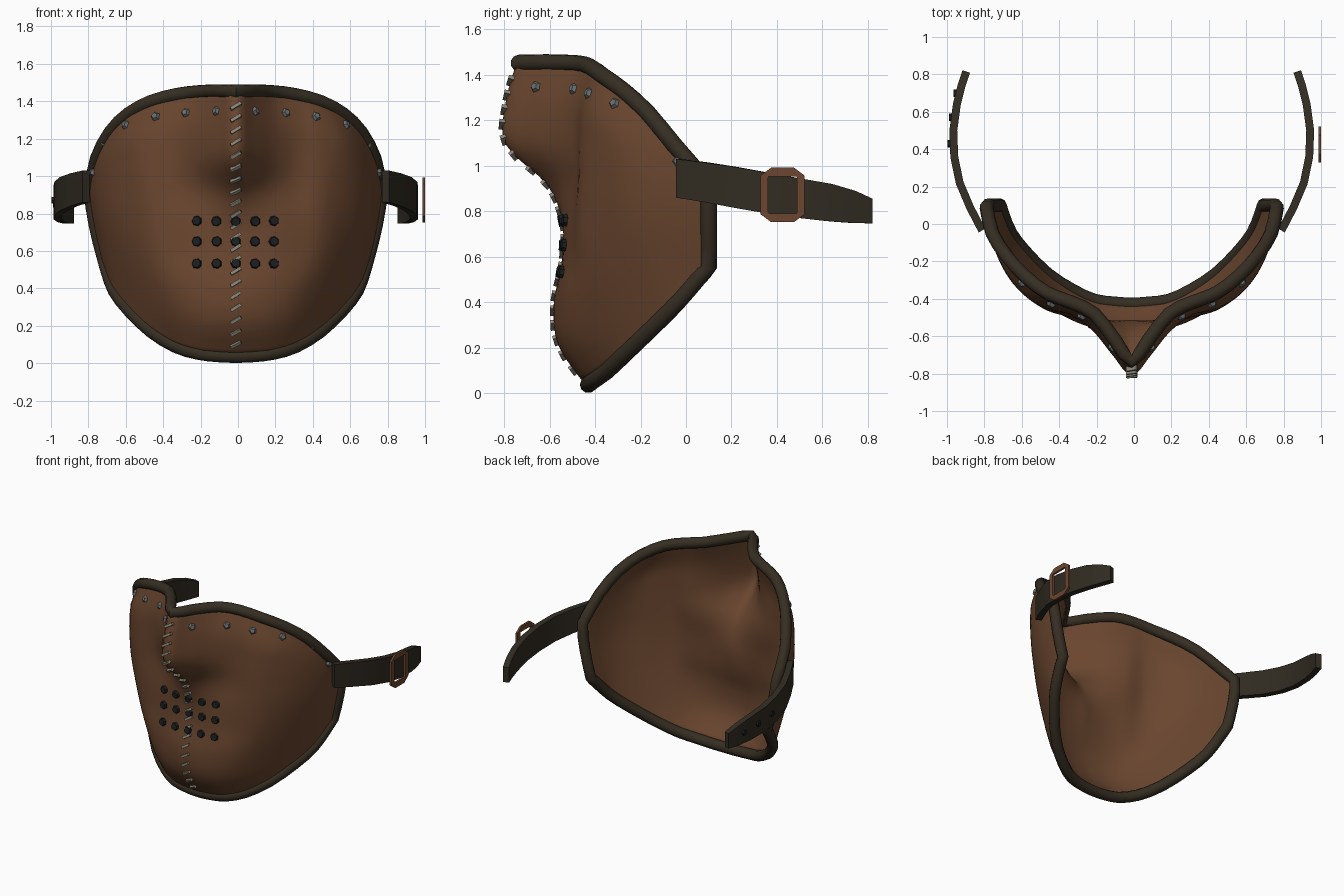
import bpy, bmesh, math
from mathutils import Vector, Matrix
from mathutils.bvhtree import BVHTree

if "Cube" in bpy.data.objects:
    bpy.data.objects.remove(bpy.data.objects["Cube"])


def mat(name, col):
    m = bpy.data.materials.new(name)
    m.diffuse_color = (*col, 1)
    m.use_nodes = True
    m.node_tree.nodes["Principled BSDF"].inputs["Base Color"].default_value = m.diffuse_color
    return m


LEATHER = mat("brown_leather", (0.143, 0.061, 0.028))
TRIM = mat("dark_trim", (0.036, 0.027, 0.016))
STRAP_MAT = mat("dark_strap", (0.031, 0.025, 0.016))
BLACK = mat("vent_black", (0.012, 0.013, 0.014))
STEEL = mat("stud_grey", (0.14, 0.16, 0.16))
THREAD = mat("stitch_thread", (0.26, 0.24, 0.19))
COPPER = mat("buckle_copper", (0.15, 0.06, 0.028))
SHIFT = Vector((-0.012, 0, 0))


def make(name, verts, faces, material, smooth=None):
    me = bpy.data.meshes.new(name)
    me.from_pydata([tuple(v) for v in verts], [], faces)
    bm = bmesh.new()
    bm.from_mesh(me)
    bmesh.ops.recalc_face_normals(bm, faces=bm.faces)
    bm.to_mesh(me)
    bm.free()
    me.materials.append(material)
    ob = bpy.data.objects.new(name, me)
    ob.location = SHIFT
    bpy.context.collection.objects.link(ob)
    if smooth:
        bpy.ops.object.select_all(action='DESELECT')
        ob.select_set(True)
        bpy.context.view_layer.objects.active = ob
        bpy.ops.object.shade_smooth_by_angle(angle=math.radians(smooth))
    return ob


def catmull(pts, n):
    """Smooth curve through a list of vectors, n steps per span."""
    ext = [2 * pts[0] - pts[1]] + pts + [2 * pts[-1] - pts[-2]]
    out = []
    for i in range(1, len(ext) - 2):
        a, b, c, d = ext[i - 1:i + 3]
        for k in range(n):
            t = k / n
            out.append(0.5 * (2 * b + (c - a) * t + (2 * a - 5 * b + 4 * c - d) * t * t
                              + (3 * b - a - 3 * c + d) * t ** 3))
    return out + [pts[-1]]


# Mask shell: columns (top x, bottom x, top z, bottom z, depths from top to bottom)
COLS = [
    (0.00, 0.00, 1.452, .037, (-.735, -.782, -.782, -.60, -.53, -.535, -.57, -.55, -.43)),
    (0.09, 0.09, 1.455, .040, (-.62, -.68, -.69, -.565, -.53, -.535, -.565, -.545, -.425)),
    (0.20, 0.20, 1.450, .053, (-.48, -.55, -.56, -.51, -.515, -.525, -.545, -.52, -.41)),
    (0.32, 0.32, 1.435, .090, (-.42, -.47, -.475, -.47, -.485, -.49, -.50, -.46, -.355)),
    (0.45, 0.45, 1.400, .170, (-.37, -.43, -.445, -.45, -.45, -.44, -.41, -.35, -.27)),
    (0.57, 0.57, 1.335, .285, (-.28, -.36, -.37, -.365, -.355, -.33, -.285, -.22, -.15)),
    (0.67, 0.65, 1.235, .390, (-.17, -.23, -.25, -.25, -.24, -.21, -.16, -.105, -.045)),
    (0.745, 0.69, 1.09, .500, (-.05, -.07, -.085, -.09, -.085, -.065, -.035, .00, .05)),
    (0.777, 0.705, 0.93, .555, (.09, .095, .10, .10, .10, .10, .10, .10, .10)),
]
cols = []
for s, group in ((-1, COLS[:0:-1]), (1, COLS)):
    for xt, xb, zt, zb, ys in group:
        # slanted columns lean in only towards the bottom
        cols.append(catmull([Vector((s * (xt + (xb - xt) * (i / 8) ** 1.5), y, zt + (zb - zt) * i / 8))
                             for i, y in enumerate(ys)], 4))
rows = [catmull([c[j] for c in cols], 4) for j in range(len(cols[0]))]
R, C = len(rows), len(rows[0])
verts = [p for r in rows for p in r]
faces = [(j * C + i, j * C + i + 1, (j + 1) * C + i + 1, (j + 1) * C + i)
         for j in range(R - 1) for i in range(C - 1)]
tree = BVHTree.FromPolygons(verts, faces)
shell = make("mask_shell", verts, faces, LEATHER, 60)
sol = shell.modifiers.new("thickness", 'SOLIDIFY')
sol.thickness, sol.offset = 0.024, 0

# Padded rim following the shell border
path = (rows[0][::2] + [r[-1] for r in rows[8:-1:8]]
        + rows[-1][::-2] + [r[0] for r in rows[-9:0:-8]])


def tube(name, pts, radius, sides, material):
    n, vs, fs = len(pts), [], []
    mid = Vector((0, -0.2, 0.75))
    for i, p in enumerate(pts):
        t = (pts[(i + 1) % n] - pts[i - 1]).normalized()
        a = (p - mid)
        a = (a - t * a.dot(t)).normalized()
        b = t.cross(a)
        for k in range(sides):
            w = 2 * math.pi * k / sides
            vs.append(p + (a * math.cos(w) + b * math.sin(w)) * radius)
    for i in range(n):
        for k in range(sides):
            i2, k2 = (i + 1) % n, (k + 1) % sides
            fs.append((i * sides + k, i * sides + k2, i2 * sides + k2, i2 * sides + k))
    return make(name, vs, fs, material, 50)


tube("rim_binding", path, 0.037, 10, TRIM)


# Small fittings placed on the front surface
def surface(x, z):
    hit, nrm, _, _ = tree.ray_cast(Vector((x + 0.0005, -2, z)), Vector((0, 1, 0)))
    if hit is None:
        hit, nrm, _, _ = tree.find_nearest(Vector((x, -0.1, z)))
    if nrm.y > 0:
        nrm = -nrm
    return hit, nrm


def frustum(name, x, z, r0, r1, height, sides, material):
    p, n = surface(x, z)
    q = n.to_track_quat('Z', 'Y').to_matrix()
    vs = []
    for r, h in ((r0, -0.01), (r0, height * 0.5), (r1, height)):
        for k in range(sides):
            w = 2 * math.pi * (k + 0.5) / sides
            vs.append(p + q @ Vector((r * math.cos(w), r * math.sin(w), h)))
    fs = [tuple(range(sides)), tuple(range(2 * sides, 3 * sides))]
    for j in (0, sides):
        fs += [(j + k, j + (k + 1) % sides, j + sides + (k + 1) % sides, j + sides + k)
               for k in range(sides)]
    make(name, vs, fs, material)


for z in (0.76, 0.65, 0.53):
    for x in (-0.205, -0.102, 0, 0.102, 0.2):
        frustum("breathing_vent", x, z, 0.028, 0.023, 0.03, 7, BLACK)
for x, z in ((.095, 1.345), (.262, 1.335), (.425, 1.315), (.58, 1.27), (.70, 1.175), (.752, 1.02)):
    for s in (-1, 1):
        frustum("rivet", s * x, z, 0.026, 0.016, 0.028, 5, STEEL)


def box(name, centre, rot, size, material):
    vs = [centre + rot @ Vector((a * size[0] / 2, b * size[1] / 2, c * size[2] / 2))
          for a in (-1, 1) for b in (-1, 1) for c in (-1, 1)]
    fs = [(0, 1, 3, 2), (4, 5, 7, 6), (0, 1, 5, 4), (2, 3, 7, 6), (0, 2, 6, 4), (1, 3, 7, 5)]
    make(name, vs, fs, material)


# Slanted stitches down the centre seam
for i in range(21):
    z = 0.11 + i * 1.26 / 20
    p, _ = surface(0, z)
    up, _ = surface(0, z + 0.02)
    tilt = Matrix.Rotation(math.atan2(-(up.y - p.y), up.z - p.z), 3, 'X')
    rot = tilt @ Matrix.Rotation(math.radians(-32), 3, 'Y')
    box("seam_stitch", p + tilt @ Vector((0, -0.012, 0)), rot, (0.062, 0.03, 0.017), THREAD)

# Side straps: x, y, top z, bottom z
STRAP = [(.80, -.035, 1.03, .86), (.865, .09, 1.015, .84), (.92, .22, .995, .815),
         (.949, .36, .97, .79), (.954, .50, .945, .77), (.935, .64, .92, .755),
         (.91, .74, .89, .748), (.885, .815, .855, .747)]
for s, side in ((1, "right"), (-1, "left")):
    vs, fs = [], []
    for i, (x, y, zt, zb) in enumerate(STRAP):
        a, b = STRAP[max(i - 1, 0)], STRAP[min(i + 1, len(STRAP) - 1)]
        n = Vector((b[1] - a[1], a[0] - b[0], 0)).normalized() * 0.021
        for d, z in ((1, zt), (1, zb), (-1, zb), (-1, zt)):
            vs.append((s * (x + d * n.x), y + d * n.y, z))
    for i in range(len(STRAP) - 1):
        fs += [(4 * i + k, 4 * i + (k + 1) % 4, 4 * i + 4 + (k + 1) % 4, 4 * i + 4 + k) for k in range(4)]
    e = 4 * len(STRAP)
    fs += [(0, 1, 2, 3), (e - 4, e - 3, e - 2, e - 1)]
    make("strap_" + side, vs, fs, STRAP_MAT, 40)

# Adjustment eyelets on the left strap
for y, x, z in ((.43, -.974, .87), (.57, -.966, .85), (.70, -.941, .83)):
    vs = [(x + dx, y + 0.02 * math.cos(k * math.pi / 3), z + 0.02 * math.sin(k * math.pi / 3))
          for dx in (-0.012, 0.012) for k in range(6)]
    fs = [tuple(range(6)), tuple(range(6, 12))] + [(k, (k + 1) % 6, 6 + (k + 1) % 6, 6 + k) for k in range(6)]
    make("strap_eyelet", vs, fs, BLACK)

# Octagonal buckle frame with squarish opening on the right strap
vs, fs = [], []
for x in (0.998, 1.012):
    for hy, cz, cy, hz in ((0.097, 0.085, 0.05, 0.12), (0.064, 0.076, 0.060, 0.082)):
        ring = [(hy, cz), (cy, hz), (-cy, hz), (-hy, cz), (-hy, -cz), (-cy, -hz), (cy, -hz), (hy, -cz)]
        vs += [(x, 0.425 + a, 0.872 + b) for a, b in ring]
for a, b in ((0, 8), (16, 24), (0, 16), (8, 24)):
    fs += [(a + k, a + (k + 1) % 8, b + (k + 1) % 8, b + k) for k in range(8)]
make("strap_buckle", vs, fs, COPPER)
